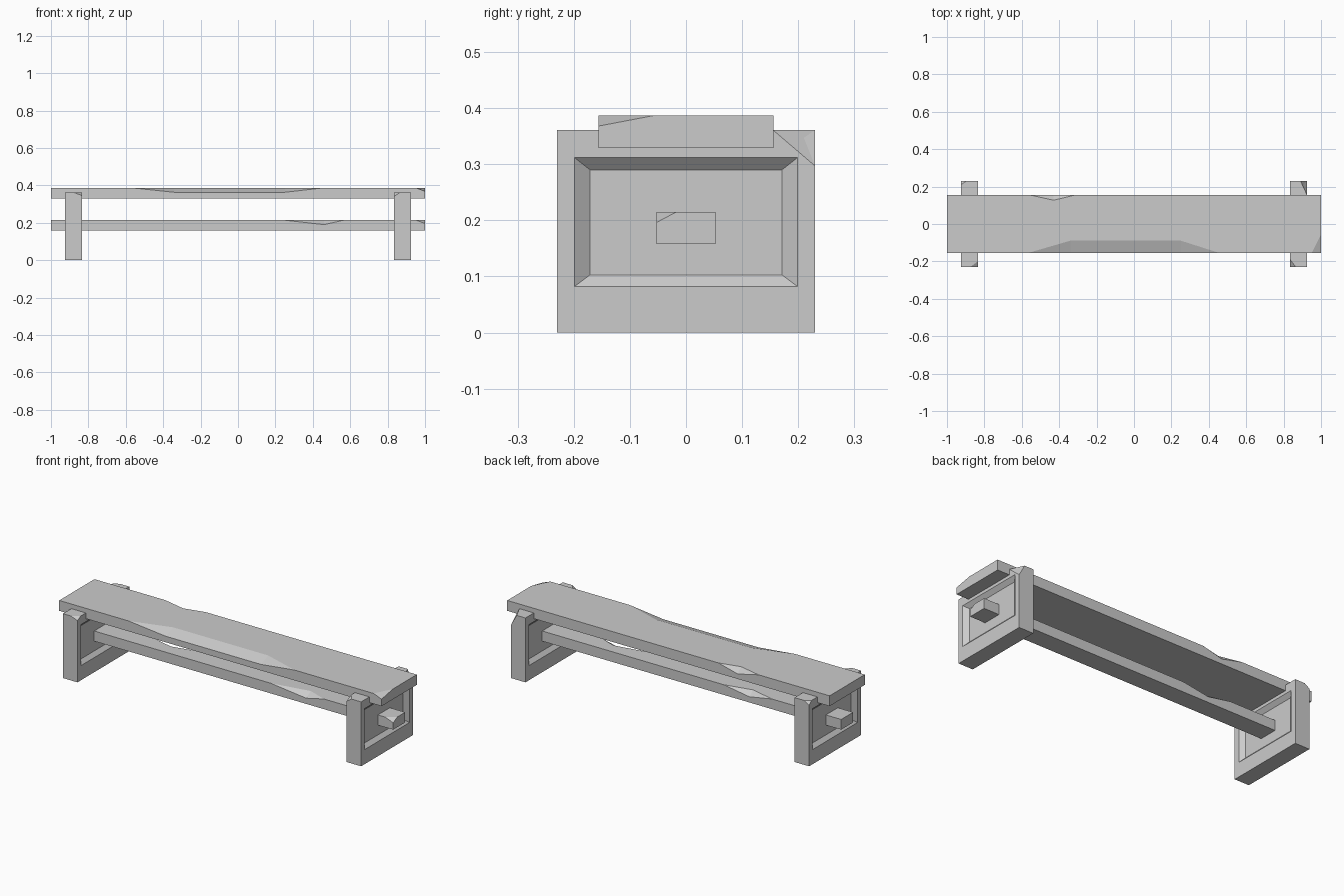
import bpy, bmesh
from mathutils import Vector

if "Cube" in bpy.data.objects:
    bpy.data.objects.remove(bpy.data.objects["Cube"])


def hull(name, pts):
    bm = bmesh.new()
    for p in pts:
        bm.verts.new(p)
    bmesh.ops.convex_hull(bm, input=bm.verts[:])
    bmesh.ops.recalc_face_normals(bm, faces=bm.faces[:])
    bmesh.ops.dissolve_limit(bm, angle_limit=0.001, verts=bm.verts[:], edges=bm.edges[:])
    me = bpy.data.meshes.new(name)
    bm.to_mesh(me)
    bm.free()
    ob = bpy.data.objects.new(name, me)
    bpy.context.collection.objects.link(ob)
    return ob


def box(name, x, y, z):
    return hull(name, [(a, b, c) for a in x for b in y for c in z])


def cut(ob, pts):
    """Subtract the convex hull of pts from ob."""
    cutter = hull("cutter", pts)
    cutter.hide_render = True
    mod = ob.modifiers.new("chip", 'BOOLEAN')
    mod.operation, mod.solver, mod.object = 'DIFFERENCE', 'EXACT', cutter
    bpy.context.view_layer.objects.active = ob
    bpy.ops.object.modifier_apply(modifier=mod.name)
    bpy.data.objects.remove(cutter)


def chip_edge(ob, y, z, start, end, mids, dy, dz):
    """Dent along a top long edge; dy points inward."""
    s = 1 if dy > 0 else -1
    pts = [(start, y, z), (end, y, z)]
    for m in mids:
        pts += [(m, y + dy, z), (m, y, z - dz), (m, y - s * 0.02, z + 0.02)]
    cut(ob, pts)


def chip_corner(ob, c, d, inner=None):
    """Knock off a corner; d gives the signed inward lengths."""
    c, d = Vector(c), Vector(d)
    pts = [c + Vector((d.x, 0, 0)), c + Vector((0, d.y, 0)), c + Vector((0, 0, d.z))]
    pts.append(c - d * 0.3)
    if inner:
        pts.append(inner)
    cut(ob, pts)


# seat plank with worn edges
seat = box("seat", (-1, 1), (-0.156, 0.156), (0.329, 0.387))
chip_edge(seat, -0.156, 0.387, -0.57, 0.46, (-0.34, 0.25), 0.067, 0.024)
chip_edge(seat, 0.156, 0.387, -0.56, -0.31, (-0.43,), -0.029, 0.03)
chip_corner(seat, (1, -0.156, 0.387), (-0.05, 0.1, -0.019))

# stretcher running through both legs
stretcher = box("stretcher", (-1, 1), (-0.053, 0.053), (0.158, 0.215))
chip_edge(stretcher, -0.053, 0.215, 0.24, 0.57, (0.46,), 0.04, 0.025)
chip_edge(stretcher, 0.053, 0.215, -0.57, -0.27, (-0.43,), -0.035, 0.025)
chip_corner(stretcher, (1, -0.053, 0.215), (-0.05, 0.036, -0.019))

# slab legs with sloped panel recesses on both faces
legs = []
for name, cx in (("left_leg", -0.88), ("right_leg", 0.88)):
    leg = box(name, (cx - 0.045, cx + 0.045), (-0.23, 0.23), (0, 0.361))
    for s in (-1, 1):
        cut(leg, [(cx + s * (0.025 + 0.03 * k), b * (0.171 + 0.042 * k),
                   (0.29 + 0.033 * k) if t else (0.103 - 0.0315 * k))
                  for k in (0, 1) for b in (-1, 1) for t in (0, 1)])
    legs.append(leg)

# chipped leg corners
chip_corner(legs[1], (0.925, 0.23, 0.361), (-0.035, -0.075, -0.064), (0.905, 0.21, 0.347))
chip_corner(legs[1], (0.835, -0.23, 0.361), (0.03, 0.04, -0.02))
chip_corner(legs[0], (-0.835, -0.23, 0.361), (-0.04, 0.03, -0.015))
chip_corner(legs[0], (-0.925, 0.23, 0.361), (0.03, -0.02, -0.02))
